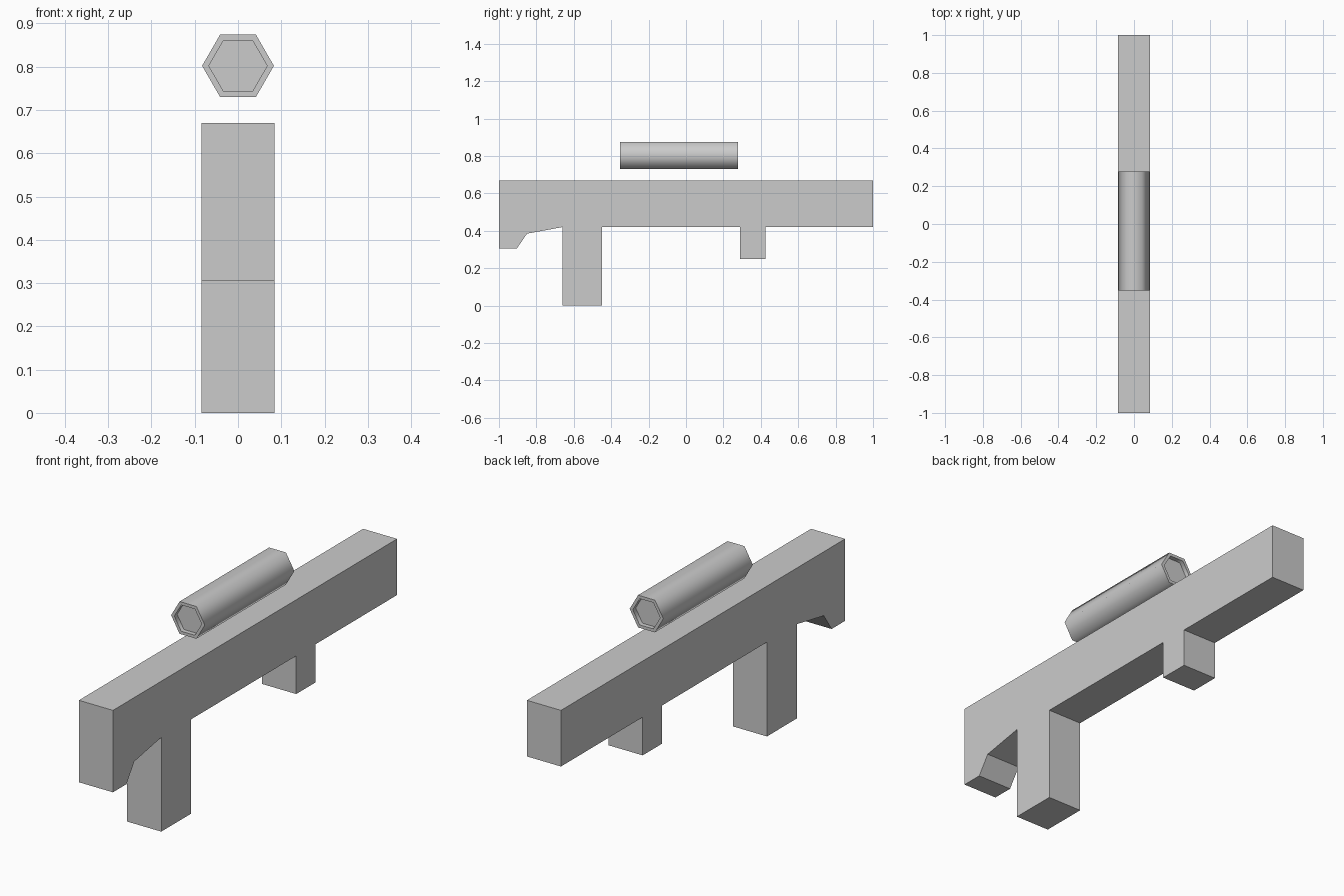
import bpy, bmesh, math
from mathutils import Vector

if "Cube" in bpy.data.objects:
    bpy.data.objects.remove(bpy.data.objects["Cube"])


def prism(name, points, direction, recess=None):
    """Extrude a closed outline; optionally sink an inset panel into both ends."""
    bm = bmesh.new()
    face = bm.faces.new([bm.verts.new(p) for p in points])
    out = bmesh.ops.extrude_face_region(bm, geom=[face], use_keep_orig=True)
    moved = [g for g in out["geom"] if isinstance(g, bmesh.types.BMVert)]
    bmesh.ops.translate(bm, verts=moved, vec=direction)
    bmesh.ops.recalc_face_normals(bm, faces=bm.faces[:])
    if recess:
        width, depth = recess
        axis = Vector(direction).normalized()
        caps = [f for f in bm.faces if abs(f.normal.dot(axis)) > 0.9]
        bmesh.ops.inset_individual(bm, faces=caps, thickness=width, use_even_offset=True)
        for cap in caps:
            inward = -cap.normal * depth
            ext = bmesh.ops.extrude_discrete_faces(bm, faces=[cap])
            bmesh.ops.translate(bm, verts=ext["faces"][0].verts[:], vec=inward)
    mesh = bpy.data.meshes.new(name)
    bm.to_mesh(mesh)
    bm.free()
    obj = bpy.data.objects.new(name, mesh)
    bpy.context.collection.objects.link(obj)
    return obj


# Main body: side silhouette with end hook, long leg and short leg
W = 0.084
side = [(-1, 0.67), (-1, 0.305), (-0.905, 0.305), (-0.85, 0.385), (-0.66, 0.42),
        (-0.66, 0), (-0.45, 0), (-0.45, 0.42), (0.29, 0.42), (0.29, 0.25),
        (0.425, 0.25), (0.425, 0.42), (1, 0.42), (1, 0.67)]
prism("body", [(-W, y, z) for y, z in side], (2 * W, 0, 0))

# Floating hexagonal tube with recessed ends, smooth around its sides
R = 0.083
hexagon = [(R * math.cos(i * math.pi / 3), -0.352, 0.802 + R * math.sin(i * math.pi / 3))
           for i in range(6)]
tube = prism("top_tube", hexagon, (0, 0.63, 0), recess=(0.0135, 0.02))
bpy.context.view_layer.objects.active = tube
tube.select_set(True)
bpy.ops.object.shade_smooth_by_angle(angle=math.radians(65))
